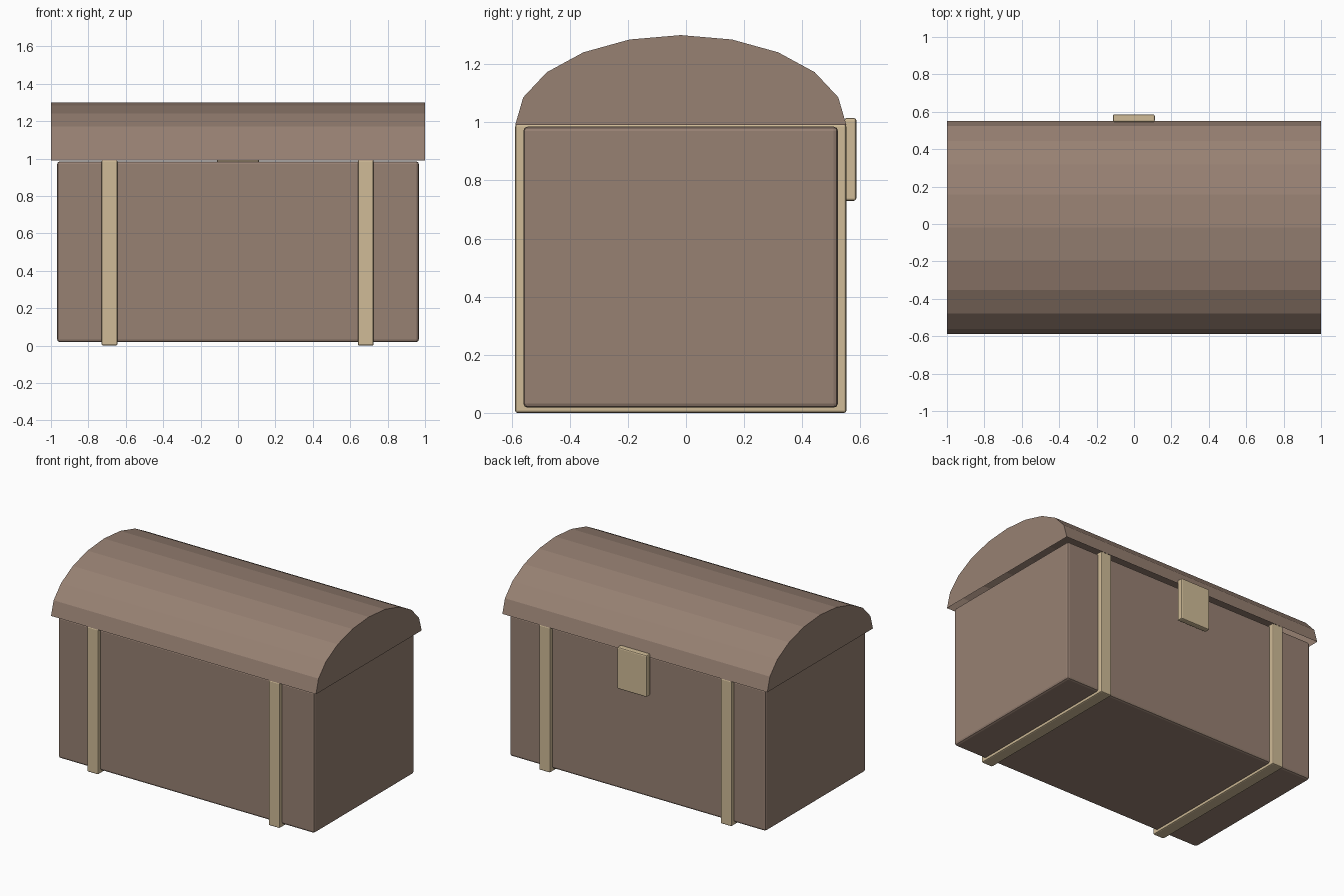
import bpy, bmesh, math

cube = bpy.data.objects.get("Cube")
if cube:
    bpy.data.objects.remove(cube, do_unlink=True)


def material(name, color):
    mat = bpy.data.materials.new(name)
    mat.use_nodes = True
    mat.diffuse_color = color
    mat.node_tree.nodes["Principled BSDF"].inputs["Base Color"].default_value = color
    return mat


wood = material("brown_wood", (0.31, 0.218, 0.17, 1))
brass = material("tan_brass", (0.63, 0.5, 0.31, 1))


def add_object(name, bm, mat):
    mesh = bpy.data.meshes.new(name)
    bm.to_mesh(mesh)
    bm.free()
    mesh.materials.append(mat)
    obj = bpy.data.objects.new(name, mesh)
    bpy.context.collection.objects.link(obj)
    return obj


def box(name, low, high, mat, bevel):
    bm = bmesh.new()
    bmesh.ops.create_cube(bm, size=1)
    for v in bm.verts:
        v.co = [(a + b) / 2 + c * (b - a) for a, b, c in zip(low, high, v.co)]
    obj = add_object(name, bm, mat)
    mod = obj.modifiers.new("soft_edges", "BEVEL")
    mod.width = bevel
    mod.segments = 2
    return obj


# Chest body
box("body", (-0.967, -0.56, 0.018), (0.967, 0.523, 0.985), wood, 0.015)

# Straps wrapping the body
for side, x in (("right", -0.687), ("left", 0.683)):
    box(side + "_strap", (x - 0.042, -0.588, 0), (x + 0.042, 0.552, 0.993), brass, 0.008)

# Latch plate
box("latch", (-0.113, 0.545, 0.73), (0.111, 0.586, 1.015), brass, 0.008)

# Arched lid: hollow shell, open underneath
bm = bmesh.new()
steps = 10
ends = []
for x in (-1, 1):
    ends.append([bm.verts.new((x, -0.018 - 0.57 * math.cos(math.pi * i / steps),
                               0.99 + 0.31 * math.sin(math.pi * i / steps)))
                 for i in range(steps + 1)])
near, far = ends
for i in range(steps):
    bm.faces.new((near[i], far[i], far[i + 1], near[i + 1]))
bm.faces.new(near)
bm.faces.new(far[::-1])
add_object("lid", bm, wood)
